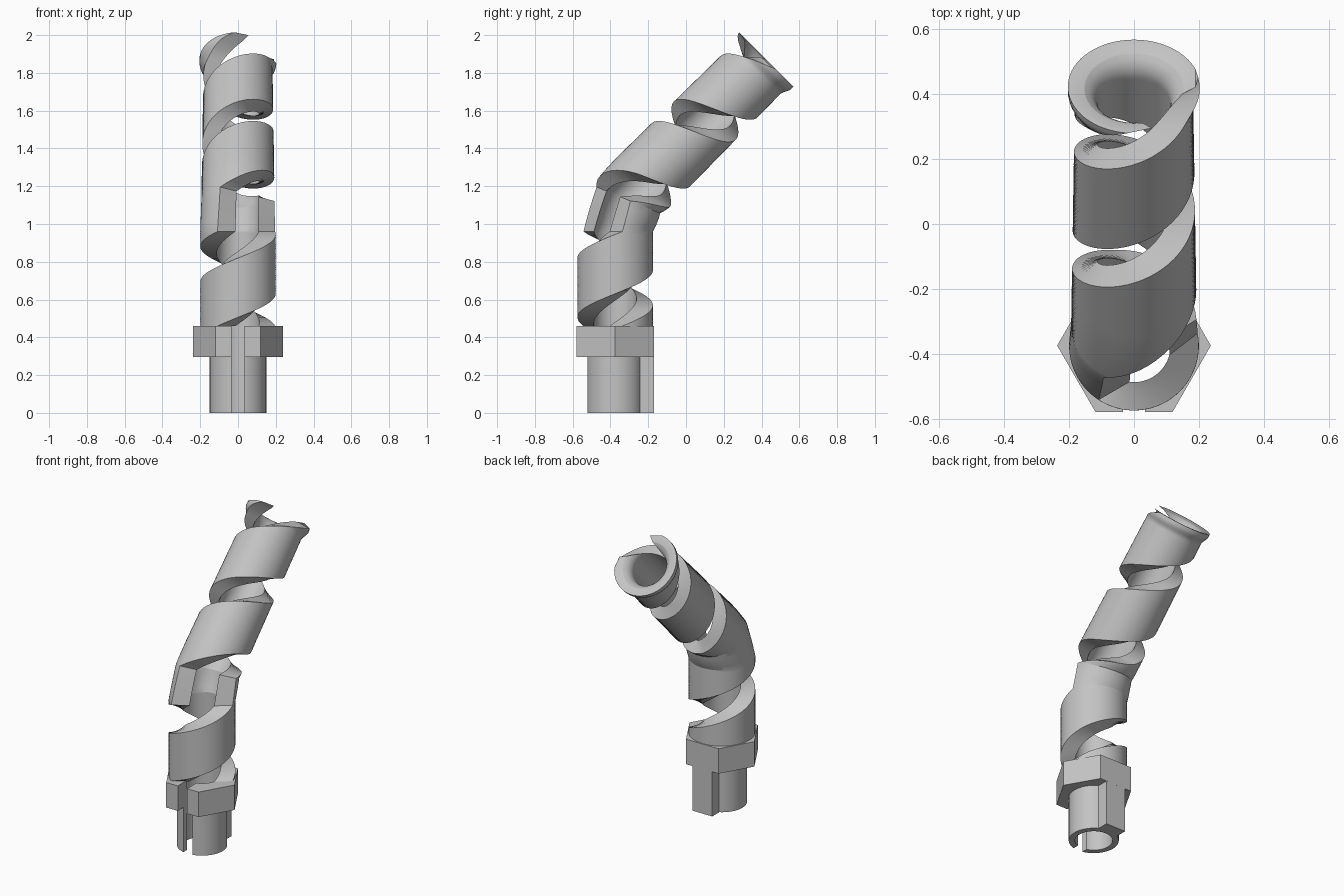
import bpy, bmesh
from math import sin, cos, pi, radians, sqrt

if "Cube" in bpy.data.objects:
    bpy.data.objects.remove(bpy.data.objects["Cube"], do_unlink=True)

grey = bpy.data.materials.new("plain grey")
grey.use_nodes = True
colour = (0.55, 0.55, 0.55, 1)
grey.diffuse_color = colour
grey.node_tree.nodes["Principled BSDF"].inputs["Base Color"].default_value = colour

AXIS_Y = -0.375      # centre of the upright part
BORE = 0.113         # inner radius
COLLAR_TOP, COLLAR_LOW = 0.46, 0.295
BEND_Z = 0.96        # where the tube starts to lean
GAP = -56            # direction of the slot's middle, in degrees


def finish(name, bm):
    bmesh.ops.recalc_face_normals(bm, faces=bm.faces)
    mesh = bpy.data.meshes.new(name)
    bm.to_mesh(mesh)
    bm.free()
    mesh.materials.append(grey)
    ob = bpy.data.objects.new(name, mesh)
    bpy.context.collection.objects.link(ob)
    return ob


def smooth(ob):
    bpy.ops.object.select_all(action="DESELECT")
    ob.select_set(True)
    bpy.context.view_layer.objects.active = ob
    bpy.ops.object.shade_smooth_by_angle(angle=radians(20))


def prism(name, sides, radius, low, high):
    bm = bmesh.new()
    ring = [bm.verts.new((radius * cos(2 * pi * i / sides),
                          AXIS_Y + radius * sin(2 * pi * i / sides), low))
            for i in range(sides)]
    base = bm.faces.new(ring)
    top = bmesh.ops.extrude_face_region(bm, geom=[base])["geom"]
    bmesh.ops.translate(bm, vec=(0, 0, high - low),
                        verts=[v for v in top if isinstance(v, bmesh.types.BMVert)])
    return finish(name, bm)


def box(name, half_x, y0, y1, z0, z1):
    bm = bmesh.new()
    bmesh.ops.create_cube(bm, size=1)
    for v in bm.verts:
        v.co = (v.co.x * 2 * half_x, y0 + (v.co.y + 0.5) * (y1 - y0),
                z0 + (v.co.z + 0.5) * (z1 - z0))
    return finish(name, bm)


# Hexagonal collar and plug, bored through and slit at the front
collar = prism("hex_collar", 6, 0.237, COLLAR_LOW, COLLAR_TOP)
plug = prism("plug_tube", 64, 0.15, 0, COLLAR_LOW)
bore = prism("bore_cutter", 64, BORE, -0.1, 0.6)
slit = box("slit_cutter", 0.034, -0.7, AXIS_Y, -0.1, 0.6)
for part in (collar, plug):
    bpy.context.view_layer.objects.active = part
    for cutter in (bore, slit):
        mod = part.modifiers.new("cut", "BOOLEAN")
        mod.operation, mod.solver, mod.object = "DIFFERENCE", "EXACT", cutter
        bpy.ops.object.modifier_apply(modifier=mod.name)
    smooth(part)
for cutter in (bore, slit):
    bpy.data.objects.remove(cutter, do_unlink=True)

# Locating key behind the plug
box("back_key", 0.072, AXIS_Y + 0.12, AXIS_Y + 0.205, 0, COLLAR_LOW)

# Spiral sleeve: an open ring swept up, turning, along the bent axis.
# Row: centre y, centre z, tilt, turn, outer and inner half gap, outer and inner radius
rows = []
LOWER_ROWS, MID_ROWS, UPPER_ROWS = 45, 4, 110
for i in range(LOWER_ROWS + 1):
    t = i / LOWER_ROWS
    rows.append((AXIS_Y, COLLAR_TOP + t * (BEND_Z - COLLAR_TOP), 0, 360 * t,
                 67, 41, 0.2, BORE))

S0, S1 = -0.03, 1.017          # ends of the upper run along its axis
Y2, Z2 = -0.295, 1.152         # point the upper axis passes through
D = sqrt(0.5)
for i in range(1, MID_ROWS):
    t = i / MID_ROWS
    rows.append((AXIS_Y + t * (Y2 + S0 * D - AXIS_Y),
                 BEND_Z + t * (Z2 + S0 * D - BEND_Z),
                 22.5 * t, 0, 67 - 4 * t, 41 - 3 * t, 0.2 - 0.006 * t, BORE))

for i in range(UPPER_ROWS + 1):
    t = i / UPPER_ROWS
    s = S0 + t * (S1 - S0)
    r_out, r_in = 0.194 - 0.012 * t, BORE
    lip = max(0, (s - 0.94) / (S1 - 0.94))      # flared, rounded mouth
    if lip:
        r_out += 0.022 * sin(min(1, lip * 1.3) * pi / 2) ** 2
        r_in += 0.077 * (1 - sqrt(max(0, 1 - lip * lip)))
    ease = min(1, max(0, s - S0) / 0.15)
    rows.append((Y2 + s * D, Z2 + s * D, 22.5 + 22.5 * ease,
                 360 * (s - S0) / 0.51, 63 - 5 * ease, 38 - 2 * ease, r_out, r_in))

COLS = 56
bm = bmesh.new()
loops = []
for cy, cz, tilt, turn, gap_out, gap_in, r_out, r_in in rows:
    a = radians(tilt)
    loop = []
    for radius, gap, order in ((r_out, gap_out, range(COLS + 1)),
                               (r_in, gap_in, range(COLS, -1, -1))):
        for k in order:
            th = radians(GAP + turn + gap + (360 - 2 * gap) * k / COLS)
            v = radius * sin(th)
            loop.append(bm.verts.new((radius * cos(th), cy + v * cos(a), cz - v * sin(a))))
    loops.append(loop)
count = len(loops[0])
for lo, hi in zip(loops, loops[1:]):
    for k in range(count):
        n = (k + 1) % count
        bm.faces.new((lo[k], lo[n], hi[n], hi[k]))
for loop in (loops[0], loops[-1]):
    for k in range(COLS):
        bm.faces.new((loop[k], loop[k + 1], loop[count - 2 - k], loop[count - 1 - k]))
smooth(finish("spiral_sleeve", bm))
